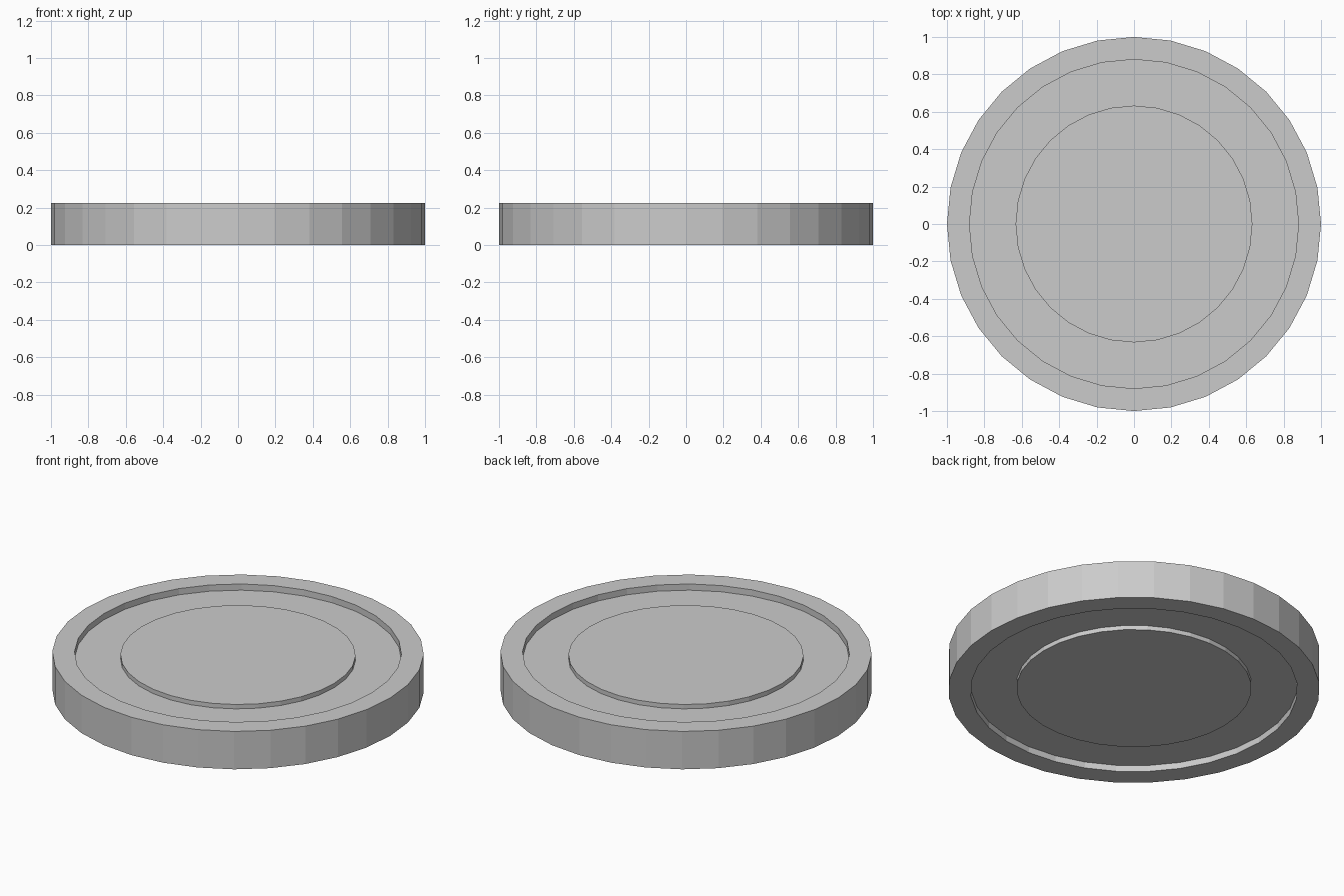
import bpy, bmesh
from math import cos, sin, pi

if "Cube" in bpy.data.objects:
    bpy.data.objects.remove(bpy.data.objects["Cube"])

SIDES = 32
H = 0.225          # overall thickness
RIM, HUB = 0.88, 0.633
GROOVE, INSET = 0.037, 0.011   # depth of the ring groove and of the centre face

# Half profile (radius, z) from the bottom centre to the top centre
bottom = [(HUB, INSET), (HUB, GROOVE), (RIM, GROOVE), (RIM, 0), (1.0, 0)]
profile = bottom + [(r, H - z) for r, z in reversed(bottom)]

bm = bmesh.new()
rings = [[bm.verts.new((r * cos(2 * pi * i / SIDES), r * sin(2 * pi * i / SIDES), z))
          for i in range(SIDES)] for r, z in profile]

# Walls and ring faces
for a, b in zip(rings, rings[1:]):
    for i in range(SIDES):
        j = (i + 1) % SIDES
        bm.faces.new((a[i], a[j], b[j], b[i]))

# Centre faces, top and bottom
bm.faces.new(rings[0][::-1])
bm.faces.new(rings[-1])
bmesh.ops.recalc_face_normals(bm, faces=bm.faces)

mesh = bpy.data.meshes.new("grooved_disc")
bm.to_mesh(mesh)
bm.free()
bpy.context.collection.objects.link(bpy.data.objects.new("grooved_disc", mesh))
